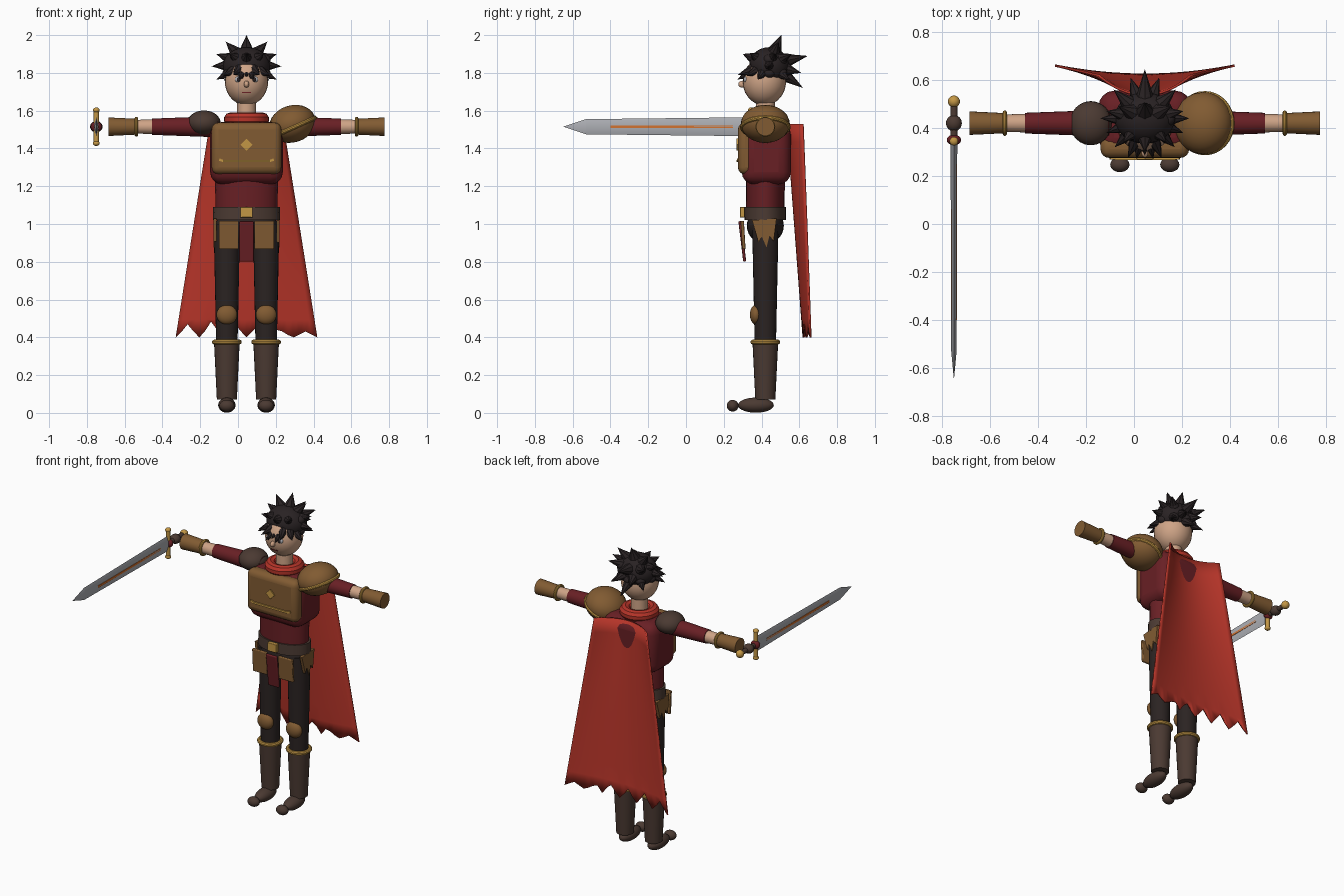
import bpy, bmesh, math, random
from mathutils import Vector, Matrix

random.seed(4)
if "Cube" in bpy.data.objects:
    bpy.data.objects.remove(bpy.data.objects["Cube"])

ORIGIN = Vector((0.045, 0.42, 0))   # body axis; all parts are placed relative to it
SIDES = (("left", 1), ("right", -1))
made = []


def material(name, *rgb):
    mat = bpy.data.materials.new(name)
    mat.use_nodes = True
    mat.diffuse_color = (*rgb, 1)
    mat.node_tree.nodes["Principled BSDF"].inputs["Base Color"].default_value = (*rgb, 1)
    return mat


skin = material("skin", .62, .37, .24)
hair = material("black_hair", .022, .016, .017)
cloth = material("dark_red_cloth", .14, .014, .018)
red = material("bright_red_cloth", .47, .035, .022)
armour = material("brown_armour", .22, .105, .032)
gold = material("gold", .55, .31, .06)
leather = material("dark_leather", .07, .042, .032)
trouser = material("black_trousers", .024, .017, .016)
steel = material("steel", .42, .43, .46)
orange = material("orange_inlay", .65, .17, .03)


def finish(name, bm, mat, loc, rot=None, bevel=0):
    mesh = bpy.data.meshes.new(name)
    bmesh.ops.recalc_face_normals(bm, faces=bm.faces)
    bm.to_mesh(mesh)
    bm.free()
    obj = bpy.data.objects.new(name, mesh)
    bpy.context.collection.objects.link(obj)
    mesh.materials.append(mat)
    obj.location = ORIGIN + Vector(loc)
    if rot:
        obj.rotation_euler = rot
    if bevel:
        mod = obj.modifiers.new("rounding", "BEVEL")
        mod.width, mod.segments = bevel, 4
    made.append(obj)
    return obj


def ball(name, mat, loc, radii, rot=None):
    bm = bmesh.new()
    bmesh.ops.create_uvsphere(bm, u_segments=24, v_segments=14, radius=1)
    bmesh.ops.scale(bm, vec=radii, verts=bm.verts)
    return finish(name, bm, mat, loc, rot)


def box(name, mat, loc, size, bevel=0, rot=None):
    bm = bmesh.new()
    bmesh.ops.create_cube(bm, size=1)
    bmesh.ops.scale(bm, vec=size, verts=bm.verts)
    return finish(name, bm, mat, loc, rot, bevel)


def tube(name, mat, start, end, r1, r2, sides=24, scale=(1, 1)):
    """Tapered tube between two points."""
    start, end = Vector(start), Vector(end)
    axis = end - start
    bm = bmesh.new()
    bmesh.ops.create_cone(bm, cap_ends=True, segments=sides, radius1=r1, radius2=r2,
                          depth=axis.length)
    bmesh.ops.scale(bm, vec=(*scale, 1), verts=bm.verts)
    upright = abs(axis.x) + abs(axis.y) < 1e-4
    rot = None if upright else axis.to_track_quat('Z', 'Y').to_euler()
    return finish(name, bm, mat, (start + end) / 2, rot)


def ring(name, mat, loc, major, minor, rot=None):
    bm = bmesh.new()
    bmesh.ops.create_circle(bm, segments=10, radius=minor,
                            matrix=Matrix.Translation((major, 0, 0)) @ Matrix.Rotation(math.pi / 2, 4, 'X'))
    bmesh.ops.spin(bm, geom=bm.verts[:] + bm.edges[:], axis=(0, 0, 1), cent=(0, 0, 0),
                   steps=32, angle=math.tau)
    bmesh.ops.remove_doubles(bm, verts=bm.verts, dist=1e-4)
    return finish(name, bm, mat, loc, rot)


def plate(name, mat, outline, loc, thick, rot=None):
    """Flat outline in x and z, thickened along y."""
    bm = bmesh.new()
    face = bm.faces.new([bm.verts.new((x, -thick / 2, z)) for x, z in outline])
    out = bmesh.ops.extrude_face_region(bm, geom=[face])
    bmesh.ops.translate(bm, vec=(0, thick, 0),
                        verts=[v for v in out["geom"] if isinstance(v, bmesh.types.BMVert)])
    return finish(name, bm, mat, loc, rot)


# Head and face
ball("head", skin, (0, -.005, 1.755), (.115, .115, .127))
tube("neck", skin, (0, 0, 1.5), (0, 0, 1.67), .052, .05)
ring("collar", red, (0, 0, 1.555), .084, .036)
ball("nose", skin, (0, -.123, 1.74), (.014, .02, .018))
box("mouth", cloth, (0, -.104, 1.695), (.045, .008, .005))
for side, s in SIDES:
    ball(side + "_eye", steel, (s * .042, -.103, 1.765), (.019, .012, .017))
    ball(side + "_pupil", hair, (s * .041, -.111, 1.765), (.011, .008, .012))
    box(side + "_eyebrow", hair, (s * .044, -.108, 1.79), (.04, .01, .008), rot=(0, s * -.15, 0))

# Hair: a cap with cone spikes, tips listed as side offset, depth, height
ball("hair_cap", hair, (0, .022, 1.835), (.126, .108, .1), (-.25, 0, 0))
middle = [(0, .085, 2), (0, .225, 1.89), (0, .2, 1.72), (0, -.12, 1.9), (0, -.135, 1.78)]
paired = [(.11, .07, 1.965), (.185, .02, 1.835), (.16, -.04, 1.765), (.13, .14, 1.9),
          (.12, .13, 1.76), (.06, .19, 1.8), (.07, -.145, 1.79), (.125, -.1, 1.785),
          (.09, -.08, 1.9), (.16, .05, 1.9), (.035, -.15, 1.765)]
tips = middle + [(s * x, y, z) for x, y, z in paired for s in (1, -1)]
root = Vector((0, .02, 1.845))
for n, tip in enumerate(tips):
    base = root + (Vector(tip) - root).normalized() * .062
    tube(f"hair_spike_{n}", hair, base, tip, .046, 0, sides=8)
for n in range(9):
    a = math.pi * (n % 5) / 4
    row = n // 5
    ball(f"hair_tuft_{n}", hair, (math.cos(a) * .095, .02 + math.sin(a) * .09, 1.8 + row * .07),
         (.032, .032, .028))

# Torso
box("chest", cloth, (0, .005, 1.375), (.385, .26, .33), .065)
tube("waist", cloth, (0, 0, 1.07), (0, 0, 1.26), .163, .168, scale=(1, .62))
box("breastplate", armour, (0, -.1, 1.4), (.37, .09, .275), .038)
box("breastplate_diamond", gold, (0, -.146, 1.42), (.045, .012, .045), rot=(0, math.pi / 4, 0))
box("breastplate_bar", gold, (0, -.146, 1.333), (.25, .014, .012))
for side, s in SIDES:
    box(side + "_bar_tip", gold, (s * .133, -.144, 1.337), (.025, .014, .012), rot=(0, -s * .35, 0))

# Belt, hips and hanging plates
ball("hips", trouser, (0, 0, .99), (.165, .098, .095))
tube("belt", leather, (0, 0, 1.02), (0, 0, 1.09), .178, .176, scale=(1, .62))
box("belt_buckle", gold, (0, -.122, 1.062), (.065, .025, .055), .004)
box("loincloth", cloth, (0, -.122, .908), (.078, .016, .215), .006, (.12, 0, 0))
point = [(-.065, .07), (.065, .07), (.04, -.05), (.02, -.02), (0, -.08), (-.02, -.02), (-.04, -.05)]
for side, s in SIDES:
    box(side + "_front_tasset", armour, (s * .094, -.118, .942), (.105, .018, .15), .005, (.06, 0, 0))
    plate(side + "_hip_tasset", armour, point, (s * .167, 0, .955), .018,
          (0, s * -.08, math.pi / 2))

# Legs, boots and knee guards
for side, s in SIDES:
    x = s * .104
    tube(side + "_leg", trouser, (x, 0, .34), (x, 0, 1), .056, .07)
    tube(side + "_boot", leather, (x, 0, .07), (x, 0, .375), .053, .068)
    ring(side + "_boot_trim", gold, (x, 0, .375), .066, .013)
    ball(side + "_knee_guard", armour, (x, -.05, .52), (.055, .032, .052))
    ball(side + "_foot", leather, (x, -.05, .041), (.046, .095, .04))
    ball(side + "_toe", leather, (x, -.173, .038), (.04, .031, .031))

# Arms
ARM = 1.515
for side, s in SIDES:
    tube(side + "_sleeve", cloth, (s * .15, 0, ARM), (s * .5, 0, ARM), .056, .043)
    tube(side + "_forearm", skin, (s * .47, 0, ARM), (s * .6, 0, ARM), .039, .036)
    tube(side + "_bracer", armour, (s * .585, 0, ARM), (s * .73, 0, ARM), .042, .049)
    ring(side + "_bracer_trim", gold, (s * .583, 0, ARM), .044, .009, (0, math.pi / 2, 0))

# Unequal shoulder guards
ball("left_shoulder_guard", armour, (.243, 0, 1.53), (.125, .13, .098), (0, -.3, 0))
ring("left_shoulder_trim", gold, (.25, 0, 1.512), .122, .012, (0, -.42, 0))
ball("right_shoulder_guard", leather, (-.225, 0, 1.535), (.088, .092, .066))

# Cape: a bent grid with a torn hem
COLUMNS = 24
bm = bmesh.new()
bmesh.ops.create_grid(bm, x_segments=COLUMNS, y_segments=12, size=1)
for v in bm.verts:
    u, drop = v.co.x, (1 - v.co.y) / 2
    inner = .112 + .085 * drop
    outer = .195 + .04 * drop
    z = 1.53 - 1.13 * drop
    if drop > .99:
        column = round((u + 1) * COLUMNS / 2)
        tooth = 1 - abs(column % 4 - 2) / 2
        z += tooth * random.uniform(.06, .085) * (1 if u < .45 else .4)
    v.co = (u * (.195 + .18 * drop), inner + (outer - inner) * u * u, z)
cape = finish("cape", bm, red, (0, 0, 0))
cape.modifiers.new("thickness", "SOLIDIFY").thickness = .01

# Sword, held out to the right and pointing forward
X = -.795
tube("sword_blade", steel, (X, -.08, ARM), (X, -.95, ARM), .05, .04, 4, (.28, 1))
tube("sword_tip", steel, (X, -.95, ARM), (X, -1.07, ARM), .04, 0, 4, (.28, 1))
box("blade_inlay", orange, (X, -.495, ARM), (.026, .65, .014))
tube("sword_guard", gold, (X, -.075, ARM - .09), (X, -.075, ARM + .09), .014, .014)
for end, s in (("upper", 1), ("lower", -1)):
    ball(end + "_guard_knob", gold, (X, -.075, ARM + s * .088), (.018, .018, .014))
ball("guard_gem", cloth, (X, -.07, ARM), (.03, .022, .028))
tube("sword_grip", leather, (X, -.075, ARM), (X, .08, ARM), .015, .015)
ball("grip_swell", leather, (X, 0, ARM), (.033, .034, .03))
ball("sword_pommel", gold, (X, .09, ARM), (.025, .025, .025))

# Smooth shading with crisp edges
bpy.ops.object.select_all(action='DESELECT')
for obj in made:
    obj.select_set(True)
bpy.context.view_layer.objects.active = made[0]
bpy.ops.object.shade_smooth_by_angle(angle=math.radians(35))
